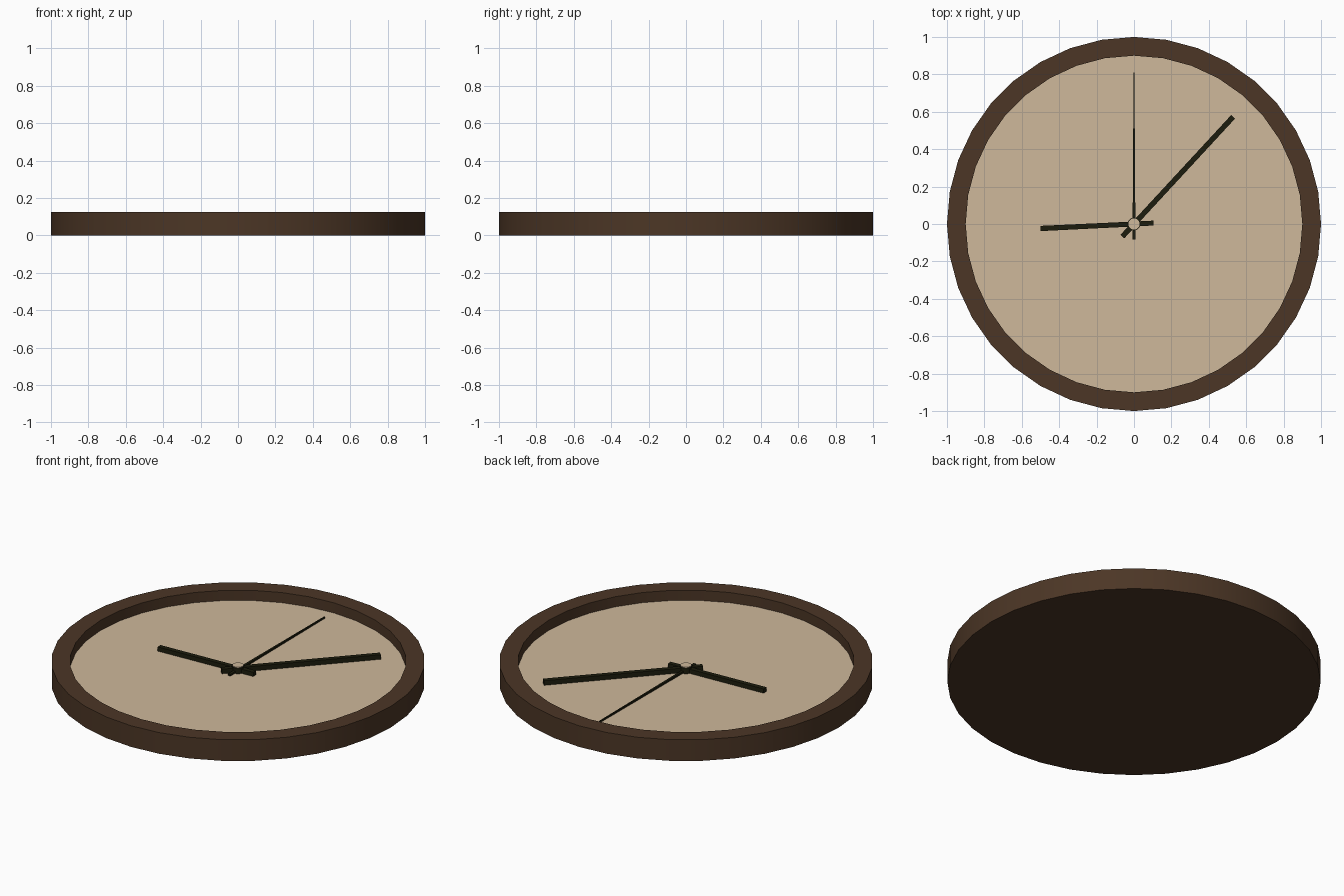
import bpy, bmesh, math
from mathutils import Matrix, Vector

cube = bpy.data.objects.get("Cube")
if cube:
    bpy.data.objects.remove(cube, do_unlink=True)

SIDES = 36
FACE_Z = 0.065
RIM_Z = 0.125


def material(name, rgb):
    mat = bpy.data.materials.new(name)
    mat.use_nodes = True
    mat.diffuse_color = (*rgb, 1)
    mat.node_tree.nodes["Principled BSDF"].inputs["Base Color"].default_value = (*rgb, 1)
    return mat


brown = material("dark brown wood", (0.072, 0.037, 0.019))
cream = material("cream", (0.62, 0.48, 0.325))
black = material("olive black", (0.012, 0.012, 0.004))


def finish(name, bm, mat, smooth=False):
    bmesh.ops.recalc_face_normals(bm, faces=bm.faces)
    mesh = bpy.data.meshes.new(name)
    bm.to_mesh(mesh)
    bm.free()
    mesh.materials.append(mat)
    obj = bpy.data.objects.new(name, mesh)
    bpy.context.collection.objects.link(obj)
    if smooth:
        bpy.ops.object.select_all(action="DESELECT")
        obj.select_set(True)
        bpy.context.view_layer.objects.active = obj
        bpy.ops.object.shade_smooth_by_angle(angle=math.radians(30))
    return obj


def lathe(name, profile, mat, sides):
    """Turn an (r, z) profile around the z axis."""
    bm = bmesh.new()
    verts = [bm.verts.new((r, 0, z)) for r, z in profile]
    edges = [bm.edges.new(pair) for pair in zip(verts, verts[1:])]
    bmesh.ops.spin(bm, geom=verts + edges, axis=(0, 0, 1), cent=(0, 0, 0),
                   angle=math.tau, steps=sides, use_merge=True)
    bmesh.ops.remove_doubles(bm, verts=bm.verts, dist=0.0001)
    return finish(name, bm, mat, True)


def hand(name, tip, tail, tip_width, tail_width, bottom, top):
    """A straight bar from tail to tip, tapering if the widths differ."""
    tip, tail = Vector(tip), Vector(tail)
    side = (tip - tail).orthogonal().normalized() / 2
    outline = [tail - side * tail_width, tip - side * tip_width,
               tip + side * tip_width, tail + side * tail_width]
    bm = bmesh.new()
    base = bm.faces.new([bm.verts.new((p.x, p.y, bottom)) for p in outline])
    result = bmesh.ops.extrude_face_region(bm, geom=[base], use_keep_orig=True)
    raised = [v for v in result["geom"] if isinstance(v, bmesh.types.BMVert)]
    bmesh.ops.translate(bm, verts=raised, vec=(0, 0, top - bottom))
    return finish(name, bm, black)


# Case with raised rim and closed back
lathe("case", [(0, 0), (1, 0), (1, RIM_Z), (0.9, RIM_Z), (0.9, FACE_Z - 0.01)], brown, SIDES)

# Dial
bm = bmesh.new()
bmesh.ops.create_circle(bm, cap_ends=True, segments=SIDES, radius=0.9,
                        matrix=Matrix.Translation((0, 0, FACE_Z))
                        @ Matrix.Rotation(math.pi / 2, 4, "Z"))
dial = finish("dial", bm, cream)
if dial.data.polygons[0].normal.z < 0:
    dial.data.flip_normals()

# Hands
hand("hour_hand", (-0.5, -0.024), (0.105, 0.005), 0.028, 0.026, FACE_Z, 0.09)
hand("minute_hand", (0.53, 0.573), (-0.062, -0.067), 0.028, 0.028, FACE_Z, 0.092)
hand("second_hand", (0, 0.81), (0, -0.082), 0.004, 0.016, FACE_Z + 0.004, 0.08)

# Centre pin with dark collar
lathe("hub_collar", [(0.034, FACE_Z), (0.034, 0.099), (0, 0.099)], black, 16)
lathe("hub_cap", [(0.03, 0.099), (0.03, 0.103), (0, 0.103)], cream, 16)
